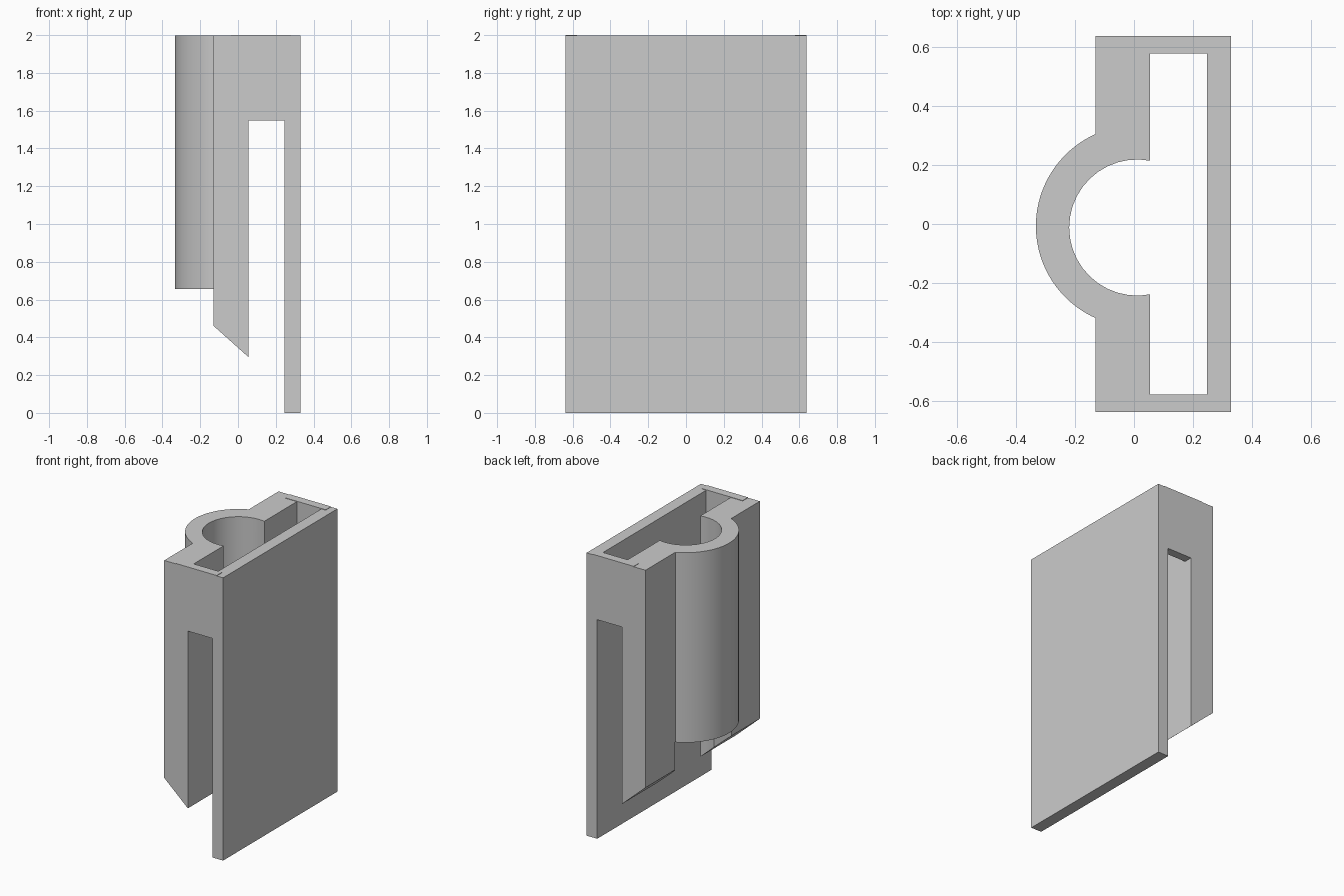
import bpy
import bmesh
import math

cube = bpy.data.objects.get("Cube")
if cube:
    bpy.data.objects.remove(cube, do_unlink=True)

grey = bpy.data.materials.new("mid grey")
grey.use_nodes = True
colour = (0.6, 0.6, 0.6, 1)
grey.diffuse_color = colour
grey.node_tree.nodes["Principled BSDF"].inputs["Base Color"].default_value = colour


def prism(name, outline, low, high, axis="z"):
    """Extrude an outline (xy, or xz for axis y) between two levels."""
    def place(a, b, t):
        return (a, b, t) if axis == "z" else (a, t, b)
    bm = bmesh.new()
    face = bm.faces.new([bm.verts.new(place(a, b, low)) for a, b in outline])
    moved = bmesh.ops.extrude_face_region(bm, geom=[face])["geom"]
    step = place(0, 0, high - low)
    bmesh.ops.translate(bm, vec=step, verts=[v for v in moved if isinstance(v, bmesh.types.BMVert)])
    bmesh.ops.recalc_face_normals(bm, faces=bm.faces)
    mesh = bpy.data.meshes.new(name)
    bm.to_mesh(mesh)
    bm.free()
    mesh.materials.append(grey)
    obj = bpy.data.objects.new(name, mesh)
    bpy.context.collection.objects.link(obj)
    return obj


def box(name, x0, x1, y0, y1, z0, z1):
    return prism(name, [(x0, y0), (x1, y0), (x1, y1), (x0, y1)], z0, z1)


def arc(cx, cy, r, x_end, steps):
    """Points on the -x side of a circle, from low y to high y, ending at x_end."""
    half = math.acos((cx - x_end) / r)
    return [(cx - r * math.cos(t), cy + r * math.sin(t))
            for t in (-half + 2 * half * i / steps for i in range(steps + 1))]


def combine(target, other, operation):
    mod = target.modifiers.new("combine", "BOOLEAN")
    mod.operation = operation
    mod.solver = "EXACT"
    mod.object = other
    bpy.context.view_layer.objects.active = target
    bpy.ops.object.modifier_apply(modifier=mod.name)
    bpy.data.objects.remove(other, do_unlink=True)


TOP = 1.997
FRONT, INNER, HALF = -0.13, 0.055, 0.638

# Holder: two flat wings joined by a half tube
outline = [(INNER, -HALF), (FRONT, -HALF)]
outline += arc(0.009, -0.007, 0.342, FRONT, 40)
outline += [(FRONT, HALF), (INNER, HALF)]
outline += reversed(arc(0.011, -0.012, 0.231, INNER, 22))
holder = prism("slotted_holder", outline, 0.1, TOP)

# Shorten the tube above the wing ends
tube_cut = prism("tube_cutter", [(-0.5, -0.322), (FRONT, -0.322), (-0.05, -0.23),
                                 (-0.05, 0.2), (FRONT, 0.308), (-0.5, 0.308)], 0, 0.656)
combine(holder, tube_cut, "DIFFERENCE")

# Slanted lower ends of the wings
slope_cut = prism("slope_cutter", [(-0.315, 0.627), (0.24, 0.13), (0.24, 0), (-0.315, 0)],
                  -1, 1, axis="y")
combine(holder, slope_cut, "DIFFERENCE")

# Full-height plate and the two end bridges that carry it
combine(holder, box("plate", 0.247, 0.33, -HALF, HALF, 0, TOP), "UNION")
for side in (-1, 1):
    y0, y1 = sorted((side * 0.578, side * HALF))
    combine(holder, box("bridge", -0.038, 0.28, y0, y1, 1.547, 2), "UNION")

bpy.ops.object.select_all(action="DESELECT")
holder.select_set(True)
bpy.context.view_layer.objects.active = holder
bpy.ops.object.shade_smooth_by_angle(angle=math.radians(30))
